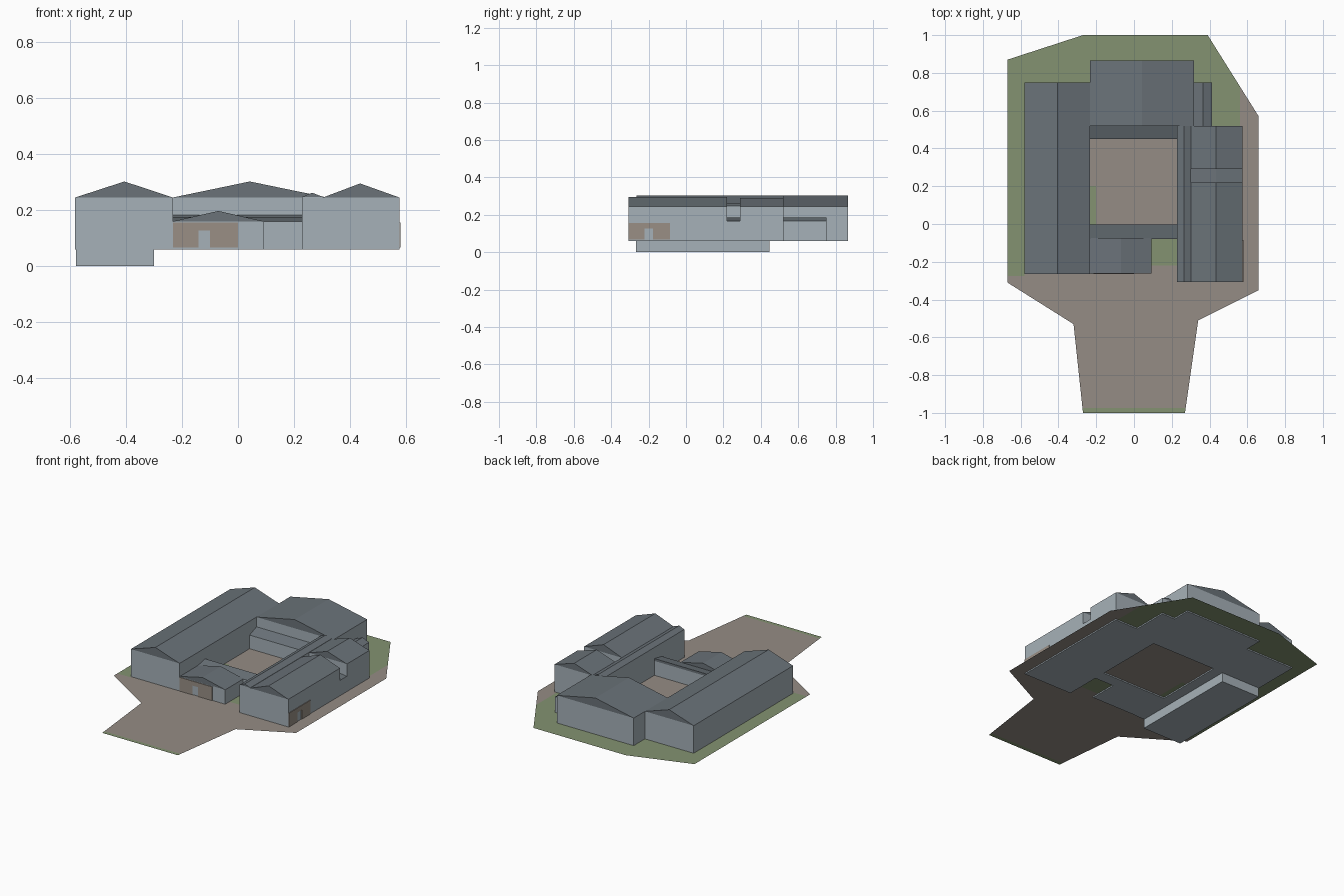
import bpy, bmesh
from mathutils import Vector

if "Cube" in bpy.data.objects:
    bpy.data.objects.remove(bpy.data.objects["Cube"])

BASE, GROUND = 0.059, 0.067


def material(name, rgb):
    m = bpy.data.materials.new(name)
    m.diffuse_color = (*rgb, 1)
    m.use_nodes = True
    m.node_tree.nodes["Principled BSDF"].inputs["Base Color"].default_value = m.diffuse_color
    return m


WALL = material("pale wall", (0.38, 0.44, 0.48))
ROOF = material("slate roof", (0.145, 0.17, 0.19))
PAVING = material("paving", (0.30, 0.265, 0.235))
GRASS = material("grass", (0.23, 0.29, 0.165))
TAN = material("tan wall panel", (0.32, 0.275, 0.235))


def finish(name, bm, *mats):
    bmesh.ops.recalc_face_normals(bm, faces=bm.faces)
    me = bpy.data.meshes.new(name)
    bm.to_mesh(me)
    bm.free()
    ob = bpy.data.objects.new(name, me)
    bpy.context.collection.objects.link(ob)
    for m in mats:
        me.materials.append(m)
    return ob


def prism(name, profile, start, end, mat):
    """Extrude a closed 3D profile from an offset start to an offset end."""
    bm = bmesh.new()
    a = [bm.verts.new(Vector(p) + Vector(start)) for p in profile]
    b = [bm.verts.new(Vector(p) + Vector(end)) for p in profile]
    bm.faces.new(a)
    bm.faces.new(b[::-1])
    for i in range(len(a)):
        j = (i + 1) % len(a)
        bm.faces.new((a[i], a[j], b[j], b[i]))
    return finish(name, bm, mat)


def box(name, x0, x1, y0, y1, z0, z1, mat):
    rect = [(x0, y0, 0), (x1, y0, 0), (x1, y1, 0), (x0, y1, 0)]
    return prism(name, rect, (0, 0, z0), (0, 0, z1), mat)


def wing(name, x0, x1, y0, y1, eave, ridge_x, ridge):
    """Walls with a gabled roof whose ridge runs along y."""
    box(name + "_walls", x0, x1, y0, y1, BASE, eave, WALL)
    tri = [(x0, 0, eave), (x1, 0, eave), (ridge_x, 0, ridge)]
    prism(name + "_roof", tri, (0, y0, 0), (0, y1, 0), ROOF)


def corridor(name, x0, x1, y0, y1, eave, top):
    """Walls with a single slope rising towards +y."""
    box(name + "_walls", x0, x1, y0, y1, BASE, eave, WALL)
    tri = [(0, y0, eave), (0, y1, eave), (0, y1, top)]
    prism(name + "_roof", tri, (x0, 0, 0), (x1, 0, 0), ROOF)


# Ground sheet, cut along straight lines and coloured by zone
outline = [(-0.67, 0.87), (-0.27, 1), (0.39, 1), (0.66, 0.57), (0.66, -0.35),
           (0.34, -0.51), (0.27, -1), (-0.27, -1), (-0.32, -0.53), (-0.67, -0.31)]
bm = bmesh.new()
bm.faces.new([bm.verts.new((x, y, GROUND)) for x, y in outline])
cuts = [((x, 0, 0), (1, 0, 0)) for x in (-0.58, -0.2, 0.09, 0.23, 0.56)]
cuts += [((0, y, 0), (0, 1, 0)) for y in (-0.975, -0.275, -0.22, -0.08, 0.2, 0.48)]
for co, no in cuts:
    bmesh.ops.bisect_plane(bm, geom=bm.verts[:] + bm.edges[:] + bm.faces[:],
                           plane_co=co, plane_no=no)
for f in bm.faces:
    c = f.calc_center_median()
    grass = (c.y < -0.975 or (c.y > 0.48 and c.x < 0.56)
             or (c.x < -0.58 and c.y > -0.275)
             or (c.x < -0.2 and -0.08 < c.y < 0.2)
             or (0.09 < c.x < 0.23 and -0.22 < c.y < -0.08))
    f.material_index = 1 if grass else 0
finish("ground", bm, PAVING, GRASS)

# Main wings around the courtyard
wing("left_wing", -0.58, -0.232, -0.265, 0.75, 0.245, -0.405, 0.302)
wing("back_wing", -0.232, 0.318, 0.52, 0.865, 0.245, 0.042, 0.302)
wing("right_front_wing", 0.303, 0.575, -0.308, 0.22, 0.245, 0.435, 0.295)
wing("right_link", 0.303, 0.575, 0.22, 0.29, 0.166, 0.435, 0.185)
wing("right_back_wing", 0.303, 0.575, 0.29, 0.52, 0.245, 0.435, 0.289)
wing("long_passage", 0.228, 0.303, -0.308, 0.52, 0.247, 0.264, 0.262)
wing("rear_annex", 0.318, 0.412, 0.515, 0.75, 0.166, 0.365, 0.185)

# Low entrance block and courtyard corridors
wing("entrance", -0.232, 0.092, -0.262, -0.075, 0.16, -0.07, 0.197)
corridor("front_corridor", -0.232, 0.228, -0.08, -0.003, 0.16, 0.175)
corridor("back_corridor", -0.232, 0.228, 0.45, 0.52, 0.155, 0.182)

# Basement below the left wing
box("basement", -0.578, -0.30, -0.268, 0.447, 0, BASE + 0.001, WALL)


# Wall panels notched around their doorways
def panel(a0, a1, d0, d1):
    lo, hi, door = GROUND, 0.156, 0.127
    return [(a0, lo), (a0, hi), (a1, hi), (a1, lo), (d1, lo), (d1, door),
            (d0, door), (d0, lo)]


prism("front_panel", [(a, 0, z) for a, z in panel(-0.231, 0.0, -0.14, -0.099)],
      (0, -0.266, 0), (0, -0.261, 0), TAN)
prism("side_panel", [(0, a, z) for a, z in panel(-0.308, -0.085, -0.222, -0.176)],
      (0.574, 0, 0), (0.579, 0, 0), TAN)
